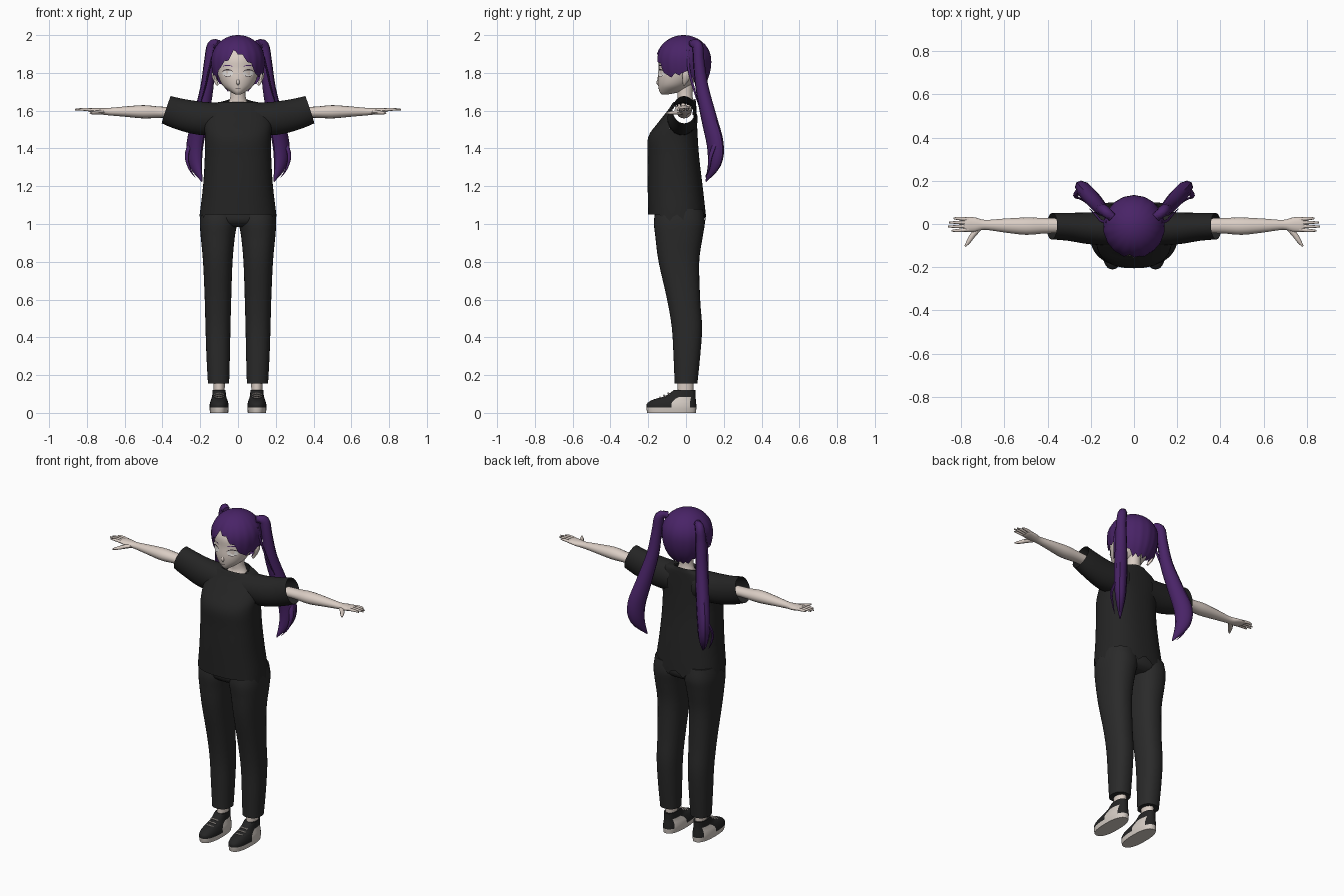
import bpy, bmesh, math
from mathutils import Vector

if "Cube" in bpy.data.objects:
    bpy.data.objects.remove(bpy.data.objects["Cube"])


def material(name, r, g, b):
    m = bpy.data.materials.new(name)
    m.use_nodes = True
    m.diffuse_color = (r, g, b, 1)
    node = next(n for n in m.node_tree.nodes if n.type == 'BSDF_PRINCIPLED')
    node.inputs["Base Color"].default_value = (r, g, b, 1)
    node.inputs["Roughness"].default_value = 0.8
    return m


HAIR = material("purple hair", 0.066, 0.017, 0.135)
SHIRT = material("black cloth", 0.018, 0.018, 0.018)
PANTS = material("charcoal cloth", 0.023, 0.023, 0.023)
SKIN = material("pale skin", 0.70, 0.61, 0.55)
SOLE = material("off white rubber", 0.66, 0.60, 0.55)
EYE = material("eye white", 0.80, 0.77, 0.74)
LINE = material("dark line", 0.05, 0.035, 0.04)


def finish(name, bm, mats):
    bmesh.ops.recalc_face_normals(bm, faces=bm.faces)
    for f in bm.faces:
        f.smooth = True
    for e in bm.edges:
        if len(e.link_faces) == 2 and e.calc_face_angle(0) > 0.9:
            e.smooth = False
    mesh = bpy.data.meshes.new(name)
    bm.to_mesh(mesh)
    bm.free()
    for m in mats:
        mesh.materials.append(m)
    obj = bpy.data.objects.new(name, mesh)
    bpy.context.collection.objects.link(obj)
    return obj


def loft(name, rings, mats, caps=(True, True), drop=None, paint=None):
    """Skin closed rings of points; drop removes faces, paint picks a slot."""
    bm = bmesh.new()
    rows = [[bm.verts.new(p) for p in r] for r in rings]
    n = len(rows[0])
    for a, b in zip(rows, rows[1:]):
        for i in range(n):
            k = (i + 1) % n
            bm.faces.new((a[i], a[k], b[k], b[i]))
    if caps[0]:
        bm.faces.new(rows[0])
    if caps[1]:
        bm.faces.new(rows[-1])
    if drop:
        gone = [f for f in bm.faces if drop(f.calc_center_median())]
        bmesh.ops.delete(bm, geom=gone, context='FACES')
    if paint:
        for f in bm.faces:
            f.material_index = paint(f.calc_center_median())
    return finish(name, bm, mats)


def refine(rows, k=4):
    """Catmull-Rom subdivision of a list of number rows."""
    out = []
    for i in range(len(rows) - 1):
        p0, p1, p2 = rows[max(i - 1, 0)], rows[i], rows[i + 1]
        p3 = rows[min(i + 2, len(rows) - 1)]
        for j in range(k):
            t = j / k
            out.append([b + 0.5 * t * (c - a + t * (2*a - 5*b + 4*c - d + t * (3*(b - c) + d - a)))
                        for a, b, c, d in zip(p0, p1, p2, p3)])
    return out + [rows[-1]]


def section(row, n=24, power=2.0):
    """Horizontal superellipse from (z, centre x, half width, front y, back y)."""
    z, cx, wx, yf, yb = row
    pts = []
    for i in range(n):
        a = 2 * math.pi * i / n
        c, s = math.cos(a), math.sin(a)
        c = math.copysign(abs(c) ** (2 / power), c)
        s = math.copysign(abs(s) ** (2 / power), s)
        pts.append(Vector((cx + wx * c, (yf + yb) / 2 + (yb - yf) / 2 * s, z)))
    return pts


def tube(name, rows, mat, ref, n=12, caps=(True, True), ripple=0.0):
    """Sweep ellipses along (x, y, z, radius along ref, radius across)."""
    rows = refine(rows)
    pts = [Vector(r[:3]) for r in rows]
    rings = []
    for i, r in enumerate(rows):
        t = (pts[min(i + 1, len(pts) - 1)] - pts[max(i - 1, 0)]).normalized()
        u = Vector(ref)
        u = (u - t * u.dot(t)).normalized()
        w = t.cross(u)
        ring = []
        for j in range(n):
            a = 2 * math.pi * j / n
            g = 1 + ripple * (j % 2)
            ring.append(pts[i] + u * (r[3] * g * math.cos(a)) + w * (r[4] * g * math.sin(a)))
        rings.append(ring)
    return loft(name, rings, [mat], caps)


def flip(rows, s):
    return [[r[0] * s] + list(r[1:]) for r in rows]


# Head, neck and nose
HEAD = refine([(1.685, 0, .012, -.128, -.10), (1.70, 0, .04, -.14, -.03), (1.73, 0, .078, -.147, .02),
               (1.77, 0, .10, -.15, .06), (1.82, 0, .112, -.145, .08), (1.88, 0, .115, -.14, .10),
               (1.94, 0, .09, -.10, .08), (1.975, 0, .04, -.05, .04)])
loft("head", [section(r, 32) for r in HEAD], [SKIN])
loft("neck", [section(r) for r in refine([(1.605, 0, .075, -.062, .045), (1.64, 0, .052, -.045, .042),
                                          (1.68, 0, .04, -.045, .035), (1.76, 0, .04, -.05, .04)])], [SKIN])
tube("nose", [(0, -.14, 1.775, .004, .003), (0, -.149, 1.75, .009, .008), (0, -.144, 1.735, .004, .003)],
     SKIN, (1, 0, 0), 8)


def face_y(x, z):
    i = max(k for k in range(len(HEAD) - 1) if HEAD[k][0] <= z)
    a, b = HEAD[i], HEAD[i + 1]
    t = (z - a[0]) / (b[0] - a[0])
    wx, yf, yb = [a[k] + t * (b[k] - a[k]) for k in (2, 3, 4)]
    return (yf + yb) / 2 - (yb - yf) / 2 * math.sqrt(max(0, 1 - (x / wx) ** 2))


def plate(name, outline, mat, lift):
    bm = bmesh.new()
    bm.faces.new([bm.verts.new((x, face_y(x, z) - lift, z)) for x, z in outline])
    bmesh.ops.triangulate(bm, faces=bm.faces)
    return finish(name, bm, [mat])


def arc(cx, cz, rx, rz, thick, a0, a1, n=10):
    angles = [math.radians(a0 + (a1 - a0) * i / n) for i in range(n + 1)]
    outer = [(cx + rx * math.cos(a), cz + rz * math.sin(a)) for a in angles]
    inner = [(cx + rx * math.cos(a), cz + (rz - thick) * math.sin(a)) for a in angles]
    return outer + inner[-2:0:-1]


# Face details
for s, side in ((1, "left"), (-1, "right")):
    plate(side + "_eye", [(s * .055 + .028 * math.cos(i * math.pi / 10),
                           1.798 + .019 * math.sin(i * math.pi / 10)) for i in range(20)], EYE, .003)
    plate(side + "_upper_lid", arc(s * .055, 1.798, .031, .022, .006, 10, 170), LINE, .005)
    plate(side + "_lower_lid", arc(s * .055, 1.798, .026, .019, .003, 215, 325), LINE, .005)
    plate(side + "_brow", arc(s * .055, 1.828, .03, .014, .005, 20, 160), HAIR, .004)
plate("mouth", arc(0, 1.722, .016, .006, .003, 190, 350), LINE, .003)

# Hair cap with a parted, jagged fringe
LINE_POINTS = [(-180, 1.70), (-140, 1.70), (-112, 1.76), (-85, 1.79), (-60, 1.76), (-40, 1.83), (-22, 1.86),
               (-8, 1.91), (10, 1.88), (30, 1.835), (50, 1.77), (85, 1.79), (112, 1.76), (140, 1.70), (180, 1.70)]


def hairline(t):
    for (a, za), (b, zb) in zip(LINE_POINTS, LINE_POINTS[1:]):
        if a <= t <= b:
            return za + (zb - za) * (t - a) / (b - a)


SPOKES = 72
rings = []
for j in range(15):
    v = 0.03 + 0.97 * j / 14
    ring = []
    for i in range(SPOKES):
        t = -180 + 360 * i / SPOKES
        low = hairline(t) + (0.018 if i % 4 == 2 else 0.008 * (i % 2))
        z = 2.0 - (2.0 - low) * (1 - math.cos(math.pi / 2 * v))/1.0
        h = (z - 1.865) / (0.135 if z > 1.865 else 0.20)
        r = math.sqrt(max(0, 1 - h * h)) * (1 + 0.012 * math.cos(math.radians(t * 18)) * v)
        a = math.radians(t)
        ring.append(Vector((.142 * r * math.sin(a), -.012 - .145 * r * math.cos(a), z)))
    rings.append(ring)
loft("hair_cap", rings, [HAIR], (True, False))

# Shirt body with open armholes and ragged edges
BODY = refine([(1.05, 0, .203, -.20, .105), (1.2, 0, .185, -.203, .088), (1.35, 0, .176, -.203, .07),
               (1.46, 0, .175, -.20, .062), (1.54, 0, .18, -.145, .058), (1.61, 0, .155, -.09, .055),
               (1.642, 0, .115, -.07, .053), (1.647, 0, .07, -.058, .05)])
rings = [section(r, 64, 2.4) for r in BODY]
for i, p in enumerate(rings[0]):
    if p.y > -.13:
        p.z -= (0, .018, .035, .012)[i % 4]
for k, weight in ((-1, 1.0), (-2, .7), (-3, .4)):
    for p in rings[k]:
        p.z += .3 * weight * p.y
for i, p in enumerate(rings[-1]):
    if p.y < 0:
        p.z -= .016 * (i % 4 == 0)
loft("shirt_body", rings, [SHIRT], (False, False),
     drop=lambda c: abs(c.x) > .12 and ((c.y + .02) / .07) ** 2 + ((c.z - 1.558) / .08) ** 2 < 1)

# Hips under the shirt
loft("pants_hips", [section(r, 32, 2.4) for r in refine([(.985, 0, .12, -.12, .06), (1.03, 0, .185, -.165, .095),
                                                         (1.2, 0, .15, -.14, .06)])], [PANTS])

LEG = refine([(.155, .103, .056, -.06, .06), (.3, .105, .062, -.066, .075), (.45, .106, .066, -.075, .085),
              (.6, .106, .070, -.10, .075), (.8, .107, .078, -.145, .07), (.93, .107, .090, -.162, .088),
              (1.01, .103, .099, -.170, .10), (1.08, .10, .095, -.16, .09)])
SHOE = refine([(0, .10, .048, -.205, .052), (.028, .10, .051, -.21, .055), (.05, .10, .049, -.206, .054),
               (.07, .10, .043, -.175, .052), (.09, .10, .037, -.11, .05), (.122, .10, .034, -.062, .05)], 5)


def shoe_colour(c):
    patch = -.085 + c.z * .5 < c.y < .005 + c.z * .3 and c.z < .085
    return 1 if c.z < .026 or patch else 0


TAIL = [(.10, .03, 1.955, .02, .02), (.135, .06, 1.945, .03, .026), (.15, .068, 1.86, .03, .03),
        (.165, .085, 1.72, .036, .034), (.198, .122, 1.56, .045, .038), (.228, .155, 1.42, .052, .036),
        (.225, .15, 1.32, .042, .028), (.19, .105, 1.225, .003, .003)]
ARM = [(.34, -.008, 1.59, .034, .028), (.42, -.008, 1.592, .036, .030), (.5, -.01, 1.594, .040, .035),
       (.6, -.007, 1.595, .032, .027), (.69, -.004, 1.595, .023, .019), (.735, -.003, 1.598, .033, .016),
       (.775, -.002, 1.602, .035, .012), (.79, -.002, 1.603, .028, .007)]
SLEEVE = [(.08, -.02, 1.555, .082, .085), (.2, -.02, 1.56, .074, .088), (.3, -.013, 1.58, .065, .083),
          (.38, -.01, 1.605, .061, .076)]
FINGER_TIPS = (.845, .862, .856, .835)

for s, side in ((1, "left"), (-1, "right")):
    # Legs and shoes
    for name, rows, mats, power, paint in (("pant_leg", LEG, [PANTS], 2.3, None),
                                           ("shoe", SHOE, [SHIRT, SOLE], 2.4, shoe_colour)):
        loft(f"{side}_{name}", [section([r[0], s * r[1]] + list(r[2:]), 32, power) for r in rows],
             mats, paint=paint)
    loft(side + "_ankle", [section(r) for r in ((.08, s * .10, .028, -.045, .038),
                                                (.2, s * .10, .032, -.045, .04))], [SKIN])
    for k in range(3):
        y, z = -.085 - .022 * k, .105 - .011 * k
        tube(f"{side}_lace_{k}", [(s * .1 - .025, y, z - .008, .004, .004), (s * .1, y - .01, z, .004, .004),
                                  (s * .1 + .025, y, z - .008, .004, .004)], SOLE, (0, 1, 0), 6)
    # Sleeves, arms and hands
    tube(side + "_sleeve", flip(SLEEVE, s), SHIRT, (0, 1, 0), 32, (False, False))
    tube(side + "_arm", flip(ARM, s), SKIN, (0, 1, 0), 16)
    for k, tip in enumerate(FINGER_TIPS):
        y = -.026 + .016 * k
        tube(f"{side}_finger_{k}", flip([(.765, y, 1.602, .009, .009), (.81, y * 1.15, 1.607, .008, .008),
                                         (tip, y * 1.2, 1.606, .004, .004)], s), SKIN, (0, 1, 0), 8)
    tube(side + "_thumb", flip([(.71, -.01, 1.593, .014, .012), (.745, -.05, 1.59, .013, .011),
                                (.765, -.08, 1.588, .010, .009), (.782, -.104, 1.587, .004, .004)], s),
         SKIN, (1, 0, 0), 8)
    # Ears
    tube(side + "_ear", flip([(.108, -.012, 1.735, .005, .006), (.122, -.002, 1.765, .018, .010),
                              (.13, .004, 1.795, .022, .010), (.128, .006, 1.815, .006, .005)], s),
         SKIN, (0, 1, 0), 10)
    # Pigtails with loose strands
    tube(side + "_pigtail", flip(TAIL, s), HAIR, (s, 1, 0), 20, ripple=-.07)
    tube(side + "_tail_wisp", flip([(.25, .16, 1.44, .014, .010), (.272, .13, 1.36, .012, .008),
                                    (.255, .12, 1.29, .006, .005), (.225, .10, 1.245, .001, .001)], s),
         HAIR, (s, 1, 0), 8)
    tube(side + "_loose_strand", flip([(.125, .01, 1.92, .008, .006), (.152, .015, 1.82, .007, .005),
                                       (.175, .04, 1.72, .006, .004), (.205, .07, 1.62, .001, .001)], s),
         HAIR, (0, 1, 0), 8)
